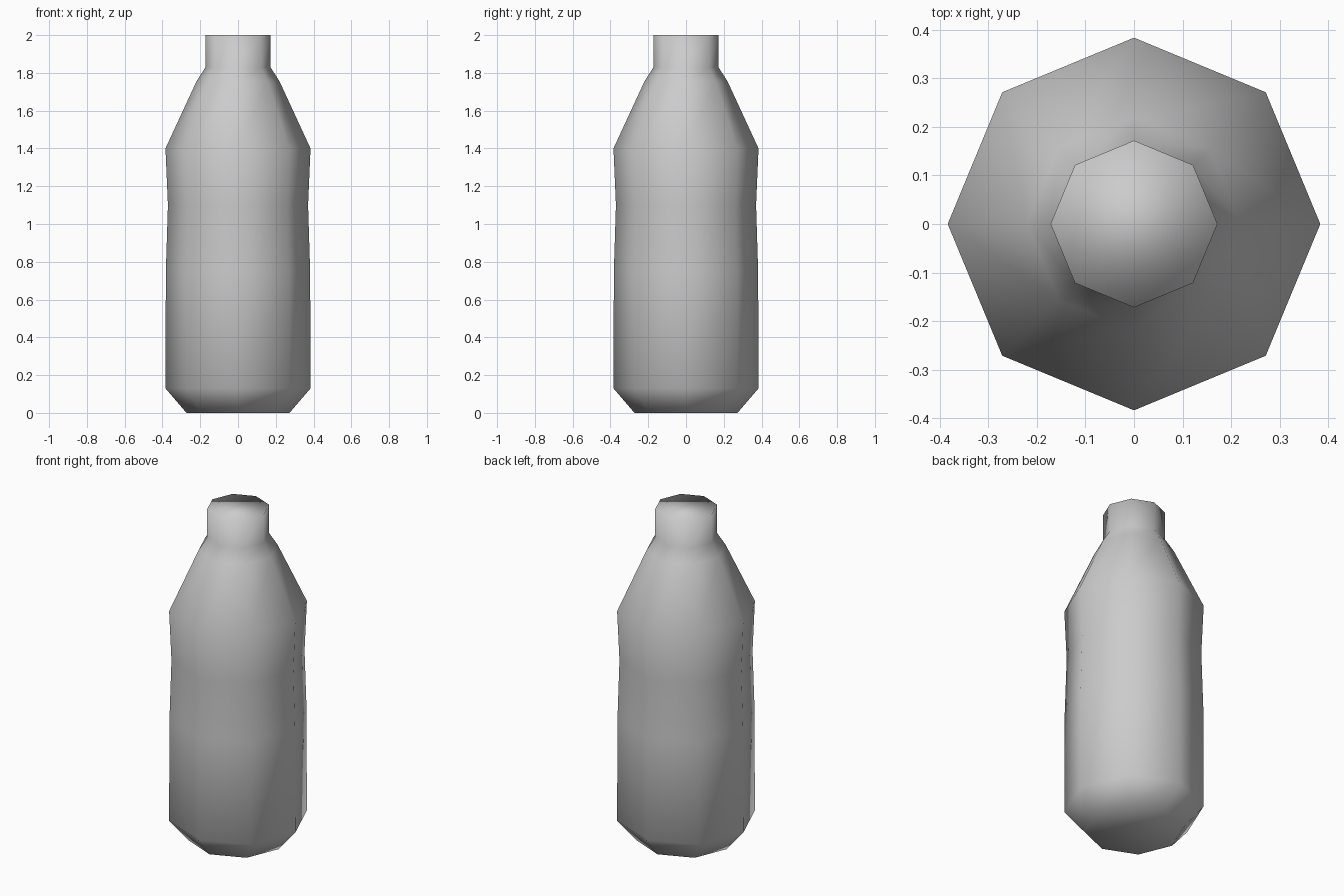
import bpy
import bmesh
from math import cos, sin, pi

cube = bpy.data.objects.get("Cube")
if cube:
    bpy.data.objects.remove(cube, do_unlink=True)

SIDES = 8

# Bottle outline from base to mouth: (radius, height)
PROFILE = [
    (0.273, 0.0), (0.384, 0.13), (0.382, 0.75), (0.371, 1.1),
    (0.384, 1.4), (0.22, 1.755), (0.172, 1.83), (0.172, 2.0),
]

# Single plain material
grey = bpy.data.materials.new("plain_grey")
grey.use_nodes = True
colour = (0.6, 0.6, 0.6, 1.0)
grey.diffuse_color = colour
grey.node_tree.nodes["Principled BSDF"].inputs["Base Color"].default_value = colour


def lathe(name, profile, sides, material):
    """Closed solid of revolution with corners on the x and y axes."""
    bm = bmesh.new()
    rings = [
        [bm.verts.new((r * cos(2 * pi * i / sides), r * sin(2 * pi * i / sides), z))
         for i in range(sides)]
        for r, z in profile
    ]
    for low, high in zip(rings, rings[1:]):
        for i in range(sides):
            j = (i + 1) % sides
            bm.faces.new((low[i], low[j], high[j], high[i]))
    bm.faces.new(rings[0][::-1])
    bm.faces.new(rings[-1])
    for face in bm.faces:
        face.smooth = True
    mesh = bpy.data.meshes.new(name)
    bm.to_mesh(mesh)
    bm.free()
    mesh.materials.append(material)
    obj = bpy.data.objects.new(name, mesh)
    bpy.context.collection.objects.link(obj)
    return obj


# Body, shoulder and neck are one smooth skin
lathe("bottle", PROFILE, SIDES, grey)
